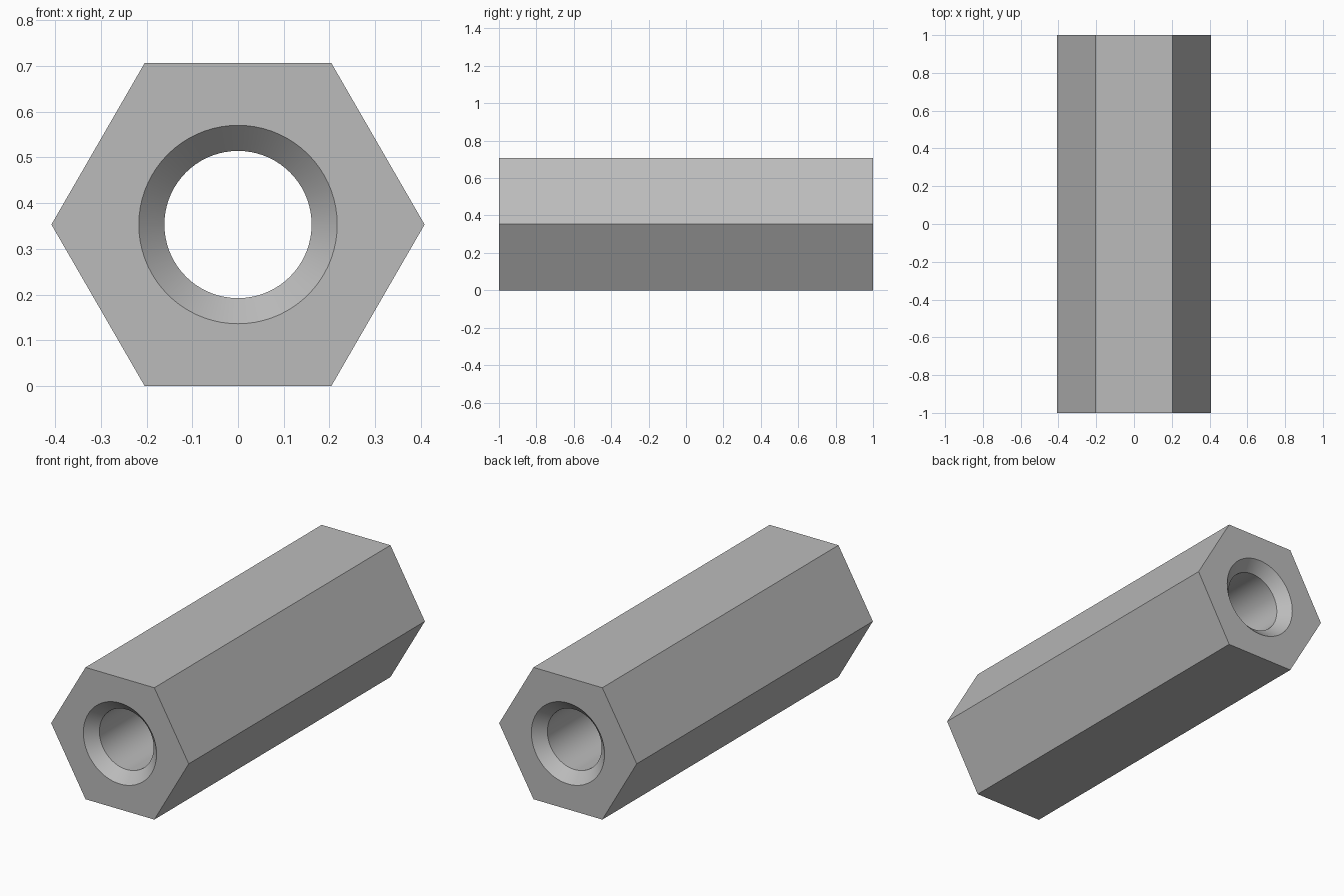
import bpy, bmesh, math

cube = bpy.data.objects.get("Cube")
if cube:
    bpy.data.objects.remove(cube, do_unlink=True)

LENGTH = 2.0
HEX_R = 0.408
MID_Z = HEX_R * math.cos(math.pi / 6)
BORE_R = 0.161
MOUTH_R = 0.217
CHAMFER = MOUTH_R - BORE_R
SIDES = 72

steel = bpy.data.materials.new("grey steel")
steel.use_nodes = True
colour = (0.5, 0.5, 0.5, 1)
steel.diffuse_color = colour
steel.node_tree.nodes["Principled BSDF"].inputs["Base Color"].default_value = colour

bm = bmesh.new()


def ring(radius, y, count):
    """Closed loop of vertices around the y axis."""
    angles = [math.tau * i / count for i in range(count)]
    return [bm.verts.new((radius * math.cos(a), y, MID_Z + radius * math.sin(a)))
            for a in angles]


def skin(a, b):
    """Quads between two rings of equal count."""
    for i in range(len(a)):
        j = (i + 1) % len(a)
        bm.faces.new((a[i], a[j], b[j], b[i]))


def loop_edges(loop):
    return [bm.edges.get((v, loop[i - 1])) for i, v in enumerate(loop)]


# Hexagonal outside
half = LENGTH / 2
hexes = [ring(HEX_R, y, 6) for y in (-half, half)]
skin(*hexes)

# Through bore with a countersink at each end
bore = [ring(r, y, SIDES) for r, y in (
    (MOUTH_R, -half), (BORE_R, CHAMFER - half),
    (BORE_R, half - CHAMFER), (MOUTH_R, half))]
for a, b in zip(bore, bore[1:]):
    skin(a, b)

# Flat end faces around the bore mouths
for outer, inner, side in ((hexes[0], bore[0], -1), (hexes[1], bore[-1], 1)):
    bmesh.ops.triangle_fill(bm, edges=loop_edges(outer) + loop_edges(inner),
                            use_beauty=True, normal=(0, side, 0))

bmesh.ops.recalc_face_normals(bm, faces=bm.faces)
mesh = bpy.data.meshes.new("hex_standoff")
bm.to_mesh(mesh)
bm.free()
mesh.materials.append(steel)

standoff = bpy.data.objects.new("hex_standoff", mesh)
bpy.context.collection.objects.link(standoff)
bpy.context.view_layer.objects.active = standoff
standoff.select_set(True)
bpy.ops.object.shade_smooth_by_angle(angle=math.radians(30))
